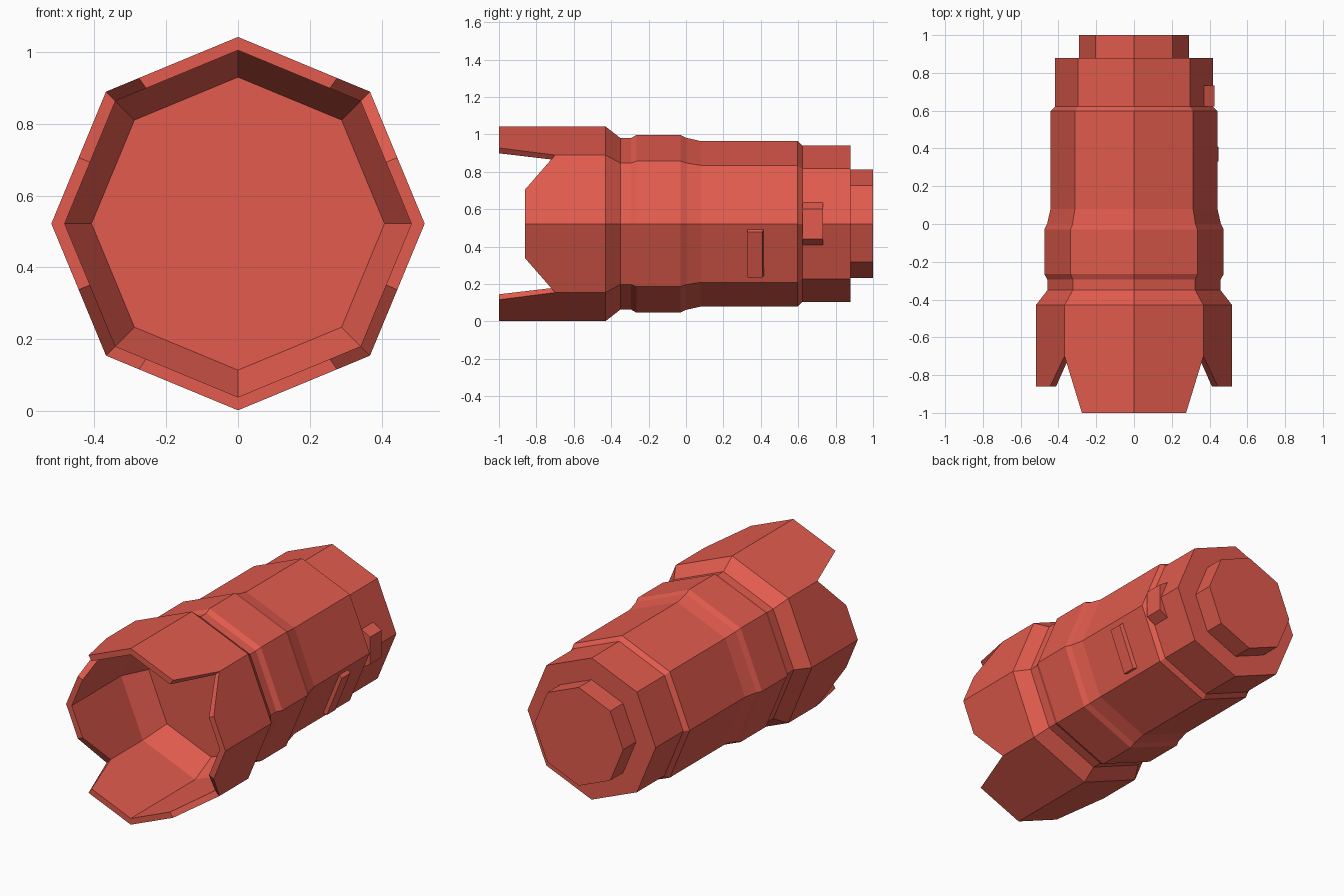
import bpy, bmesh, math
from mathutils import Vector

if "Cube" in bpy.data.objects:
    bpy.data.objects.remove(bpy.data.objects["Cube"])

CZ = 0.522          # height of the barrel axis
red = bpy.data.materials.new("coral_red")
red.diffuse_color = (0.76, 0.105, 0.075, 1)
red.use_nodes = True
red.node_tree.nodes["Principled BSDF"].inputs["Base Color"].default_value = red.diffuse_color


def finish(bm, name):
    bmesh.ops.recalc_face_normals(bm, faces=bm.faces)
    me = bpy.data.meshes.new(name)
    bm.to_mesh(me)
    bm.free()
    me.materials.append(red)
    ob = bpy.data.objects.new(name, me)
    bpy.context.collection.objects.link(ob)
    return ob


def corner(k, r, y):
    a = k * math.pi / 4
    return Vector((r * math.cos(a), y, CZ + r * math.sin(a)))


def rings(bm, profile):
    """Octagonal rings along y, bridged and capped at the last ring."""
    loops = [[bm.verts.new(corner(k, r, y)) for k in range(8)] for y, r in profile]
    for a, b in zip(loops, loops[1:]):
        for k in range(8):
            n = (k + 1) % 8
            bm.faces.new((a[k], a[n], b[n], b[k]))
    bm.faces.new(loops[-1])
    return loops[0]


def lobed_front(bm, r):
    """Front rim: long top and bottom lobes, shorter side lobes, notched diagonals."""
    pts = []
    for k in range(8):
        def tip(i):
            return -0.70 if i % 2 else (-1.0 if i % 4 == 2 else -0.86)
        apex, diag = (k + 1, k) if k % 2 else (k, k + 1)
        f = 0.75 if apex % 4 == 2 else 0.50
        # share of the octagon side (measured along the lobe) kept at full length
        p = corner(apex, r, 0).lerp(corner(diag, r, 0), f)
        p.y = tip(apex)
        pts += [corner(k, r, tip(k)), p]
    return [bm.verts.new(p) for p in pts]


# Main barrel: stepped outer skin, hollow lobed mouth, recessed floor
bm = bmesh.new()
outer = rings(bm, [(-0.43, 0.52), (-0.35, 0.458), (-0.295, 0.458), (-0.265, 0.475),
                   (-0.03, 0.475), (0.0, 0.46), (0.08, 0.442), (0.597, 0.442),
                   (0.622, 0.418), (0.88, 0.418)])
inner = rings(bm, [(-0.40, 0.483), (-0.25, 0.408)])
rims = []
for ring, r in ((outer, 0.52), (inner, 0.483)):
    rim = lobed_front(bm, r)
    rims.append(rim)
    for k in range(8):
        n = (k + 1) % 8
        bm.faces.new((rim[2 * k], rim[2 * k + 1], rim[2 * n], ring[n], ring[k]))
for i in range(16):
    j = (i + 1) % 16
    bm.faces.new((rims[0][i], rims[0][j], rims[1][j], rims[1][i]))
finish(bm, "barrel")

# Rear plug
bm = bmesh.new()
first = rings(bm, [(0.87, 0.29), (1.0, 0.29)])
bm.faces.new(first)
finish(bm, "rear_plug")


def side_block(name, profile, y0, y1, back_chamfer=0.0):
    """Extrude an (x, z) profile along y; points 1 and 2 are the outer face."""
    bm = bmesh.new()
    a = [bm.verts.new((x, y0, z)) for x, z in profile]
    b = [bm.verts.new((x, y1 - (back_chamfer if i in (1, 2) else 0), z))
         for i, (x, z) in enumerate(profile)]
    bm.faces.new(a)
    bm.faces.new(b)
    for i in range(4):
        j = (i + 1) % 4
        bm.faces.new((a[i], a[j], b[j], b[i]))
    finish(bm, name)


# Catch on the right rear collar
side_block("side_catch", [(0.36, 0.642), (0.426, 0.602), (0.426, 0.442), (0.36, 0.402)],
           0.622, 0.732)
# Raised plate on the lower right face
side_block("side_plate", [(0.415, 0.505), (0.447, 0.477), (0.349, 0.234), (0.315, 0.246)],
           0.33, 0.42, 0.012)
